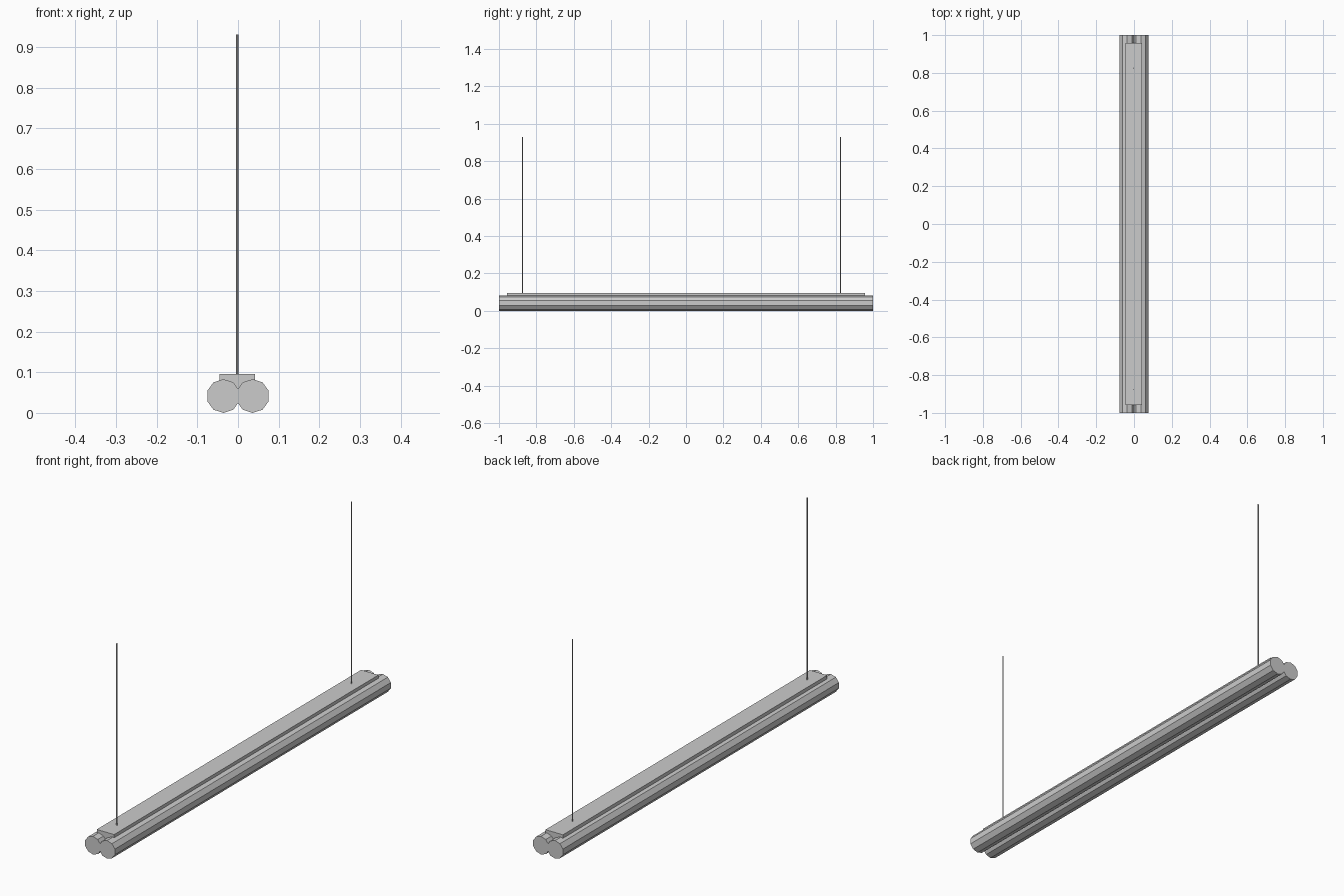
import bpy, math

if "Cube" in bpy.data.objects:
    bpy.data.objects.remove(bpy.data.objects["Cube"])


def rod(name, sides, radius, length, loc, rot=(0, 0, 0)):
    bpy.ops.mesh.primitive_cylinder_add(vertices=sides, radius=radius, depth=length,
                                        location=loc, rotation=rot)
    bpy.context.object.name = name


# Twin ten-sided light tubes running front to back
for side, sx in (("left", -1), ("right", 1)):
    rod(side + "_tube", 10, 0.0415, 2.0, (sx * 0.036, 0, 0.0415), (math.pi / 2, 0, 0))

# Mounting housing seated in the groove between the tubes
bpy.ops.mesh.primitive_cube_add(size=1, location=(-0.002, 0, 0.073))
housing = bpy.context.object
housing.name = "mounting_housing"
housing.scale = (0.088, 1.916, 0.046)

# Suspension cables
for name, y in (("front_cable", -0.875), ("back_cable", 0.825)):
    rod(name, 8, 0.0027, 0.842, (-0.002, y, 0.509))
